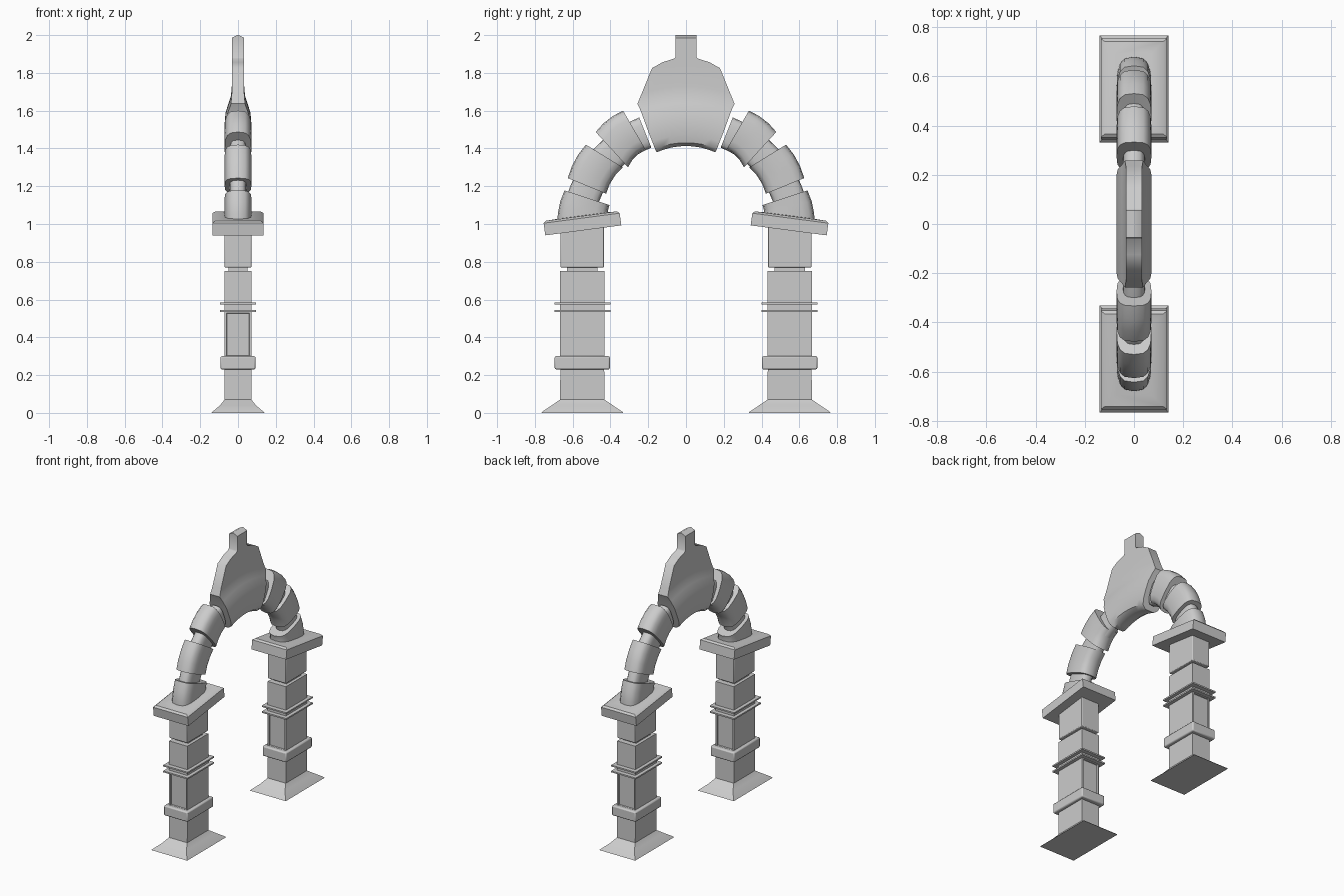
import bpy, bmesh, math
from mathutils import Vector

if "Cube" in bpy.data.objects:
    bpy.data.objects.remove(bpy.data.objects["Cube"])

CY = 0.549   # pillar centre in y


def finish(name, bm, mirror=True, bevel=0.0, angle=35):
    bmesh.ops.recalc_face_normals(bm, faces=bm.faces)
    me = bpy.data.meshes.new(name)
    bm.to_mesh(me)
    bm.free()
    ob = bpy.data.objects.new(name, me)
    bpy.context.collection.objects.link(ob)
    if bevel:
        m = ob.modifiers.new("bevel", 'BEVEL')
        m.width, m.segments, m.limit_method = bevel, 2, 'ANGLE'
    if mirror:
        m = ob.modifiers.new("mirror", 'MIRROR')
        m.use_axis = (False, True, False)
    bpy.ops.object.select_all(action='DESELECT')
    bpy.context.view_layer.objects.active = ob
    ob.select_set(True)
    bpy.ops.object.shade_smooth_by_angle(angle=math.radians(angle))
    return ob


def loft(rings):
    bm = bmesh.new()
    vs = [[bm.verts.new(p) for p in r] for r in rings]
    n = len(vs[0])
    for a, b in zip(vs, vs[1:]):
        for i in range(n):
            j = (i + 1) % n
            bm.faces.new((a[i], a[j], b[j], b[i]))
    bm.faces.new(vs[0])
    bm.faces.new(vs[-1])
    return bm


def rects(levels, cy=CY):
    # stacked rectangular sections: (z, half x, half y)
    return loft([[(sx * hx, cy + sy * hy, z) for sx, sy in
                  ((-1, -1), (1, -1), (1, 1), (-1, 1))] for z, hx, hy in levels])


def oval(inner, outer, hx, n=16, e=0.65):
    # rounded cross-section between two points of the arch plane
    c, r = (inner + outer) / 2, (outer - inner) / 2
    ring = []
    for i in range(n):
        a = 2 * math.pi * i / n
        k, s = math.cos(a), math.sin(a)
        k = math.copysign(abs(k) ** e, k)
        s = math.copysign(abs(s) ** e, s)
        p = c + r * k
        ring.append((hx * s, p.x, p.y))
    return ring


# pillar parts
finish("pillar_foot", rects([(0, .14, .217), (.006, .135, .212), (.04, .095, .162), (.07, .071, .118),
                             (.235, .071, .116)]))
finish("lower_band", rects([(.23, .093, .146), (.30, .093, .146)]), bevel=.008)

bm = rects([(.29, .071, .118), (.54, .071, .118)])
bmesh.ops.recalc_face_normals(bm, faces=bm.faces)
ends = [f for f in bm.faces if abs(f.normal.y) > .9]
bmesh.ops.inset_individual(bm, faces=ends, thickness=.016)
bmesh.ops.inset_individual(bm, faces=ends, thickness=.003, depth=-.008)
finish("panelled_shaft", bm)

for name, z in (("lower_plate", .534), ("upper_plate", .575)):
    finish(name, rects([(z, .095, .148), (z + .01, .095, .148)]))
finish("middle_block", rects([(.54, .071, .117), (.75, .071, .117)]))
finish("recessed_neck", rects([(.745, .05, .08), (.78, .05, .08)]))
finish("upper_block", rects([(.77, .071, .116), (1.0, .071, .116)]), bevel=.005)

# tilted capital slab
bm = rects([(-.04, .135, .203), (.025, .135, .203), (.036, .12, .19), (.038, .07, .14)], 0)
tilt = math.radians(-7.5)
for v in bm.verts:
    y, z = v.co.y, v.co.z
    v.co.y = CY + y * math.cos(tilt) - z * math.sin(tilt)
    v.co.z = 1.006 + y * math.sin(tilt) + z * math.cos(tilt)
finish("capital_slab", bm)

# arch stones: inner/outer points at the lower and upper end, in (y, z)
stones = [((.40, 1.0), (.68, .99), (.405, 1.10), (.643, 1.178)),
          ((.423, 1.16), (.626, 1.243), (.335, 1.30), (.53, 1.42)),
          ((.307, 1.30), (.478, 1.487), (.215, 1.395), (.333, 1.60))]
centre = Vector((0, .95))
for k, (i0, o0, i1, o1) in enumerate(stones):
    i0, o0, i1, o1 = map(Vector, (i0, o0, i1, o1))
    rings = []
    for t in (0, .33, .67, 1):
        push = .05 * t * (1 - t)
        i, o = i0.lerp(i1, t), o0.lerp(o1, t)
        d = (o - i).normalized() * push
        rings.append(oval(i + d, o + d, .071))
    finish(f"arch_stone_{k + 1}", loft(rings), angle=45)

# narrower core running through the stones
rings = []
for k in range(13):
    a = math.radians(8 + 60 * k / 12)
    d = Vector((math.cos(a), math.sin(a)))
    rings.append(oval(centre + d * .49, centre + d * .662, .045))
finish("arch_core", loft(rings), angle=45)

# keystone: fat curved lower band thinning to a plate and a post
# rows: half y, z at centre, z at edge, half x
rows = [(.155, 1.413, 1.380, .035), (.165, 1.43, 1.40, .062), (.178, 1.47, 1.435, .071),
        (.20, 1.53, 1.49, .071), (.222, 1.59, 1.55, .066), (.240, 1.64, 1.60, .05),
        (.257, 1.68, 1.637, .037), (.235, 1.73, 1.69, .033), (.180, 1.835, 1.825, .033),
        (.125, 1.86, 1.856, .033), (.062, 1.878, 1.876, .033), (.055, 1.885, 1.885, .033),
        (.055, 1.986, 1.986, .033), (.055, 2.0, 2.0, .004)]
cols = [-1 + i / 4 for i in range(9)]
rings = []
for hy, zc, ze, hx in rows:
    side = [(hy * t, zc + (ze - zc) * t * t) for t in cols]
    rings.append([(hx, y, z) for y, z in side] + [(-hx, y, z) for y, z in reversed(side)])
finish("keystone", loft(rings), mirror=False, angle=40)
